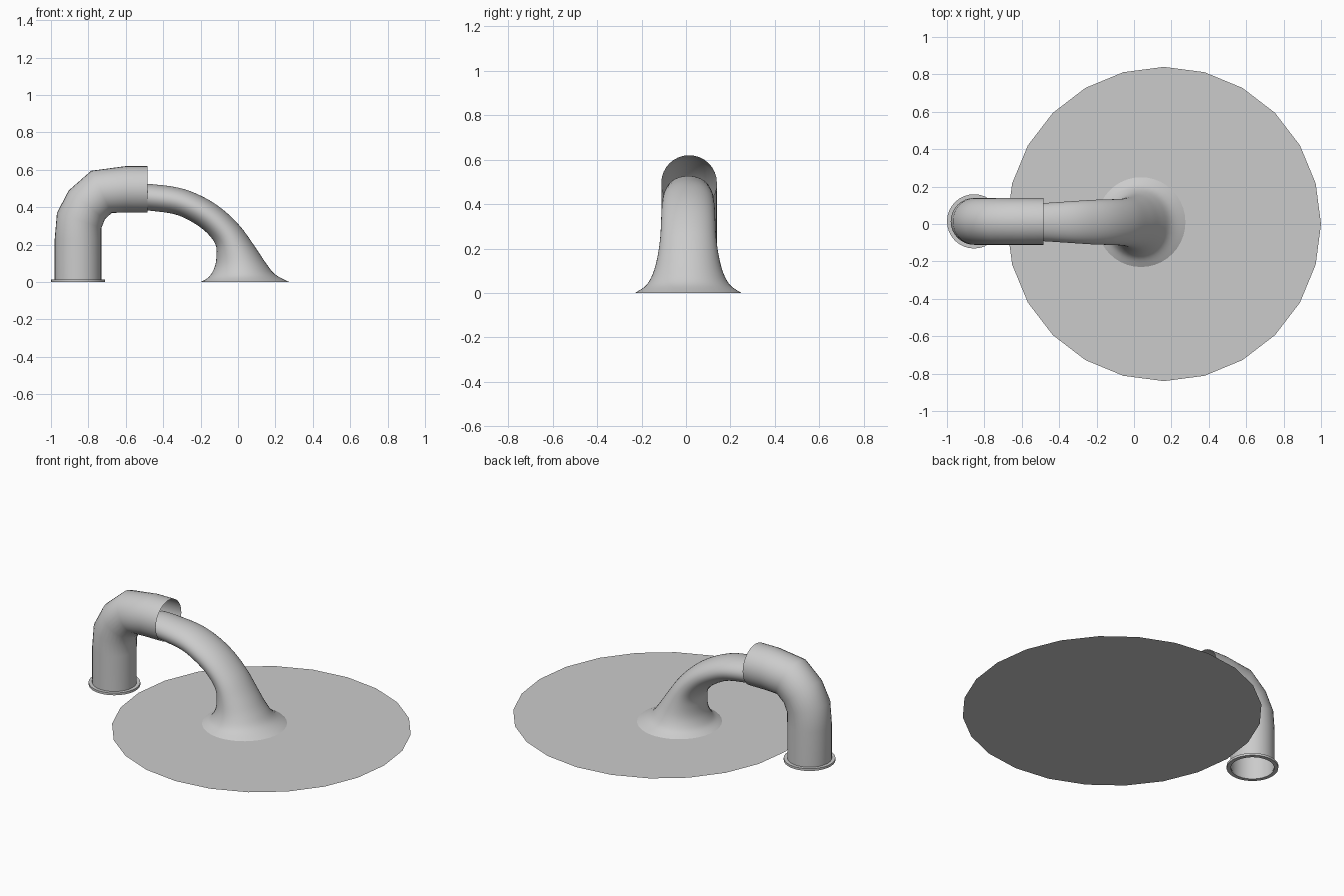
import bpy, bmesh, math
from mathutils import Vector

if "Cube" in bpy.data.objects:
    bpy.data.objects.remove(bpy.data.objects["Cube"])

CY = 0.01


def finish(name, bm, smooth=True):
    bmesh.ops.recalc_face_normals(bm, faces=bm.faces)
    me = bpy.data.meshes.new(name)
    bm.to_mesh(me)
    bm.free()
    ob = bpy.data.objects.new(name, me)
    bpy.context.collection.objects.link(ob)
    if smooth:
        bpy.ops.object.select_all(action='DESELECT')
        ob.select_set(True)
        bpy.context.view_layer.objects.active = ob
        bpy.ops.object.shade_smooth_by_angle(angle=math.radians(42))
    return ob


def loft(name, sections, cy, sides=32, closed=False):
    """Skin elliptical rings given as (inner x, inner z, outer x, outer z, half width)."""
    bm = bmesh.new()
    rings = []
    for ix, iz, ox, oz, w in sections:
        a, b = Vector((ix, cy, iz)), Vector((ox, cy, oz))
        mid, half = (a + b) / 2, (b - a) / 2
        rings.append([bm.verts.new(mid + half * math.cos(t) + Vector((0, w * math.sin(t), 0)))
                      for t in (2 * math.pi * i / sides for i in range(sides))])
    pairs = list(zip(rings, rings[1:]))
    if closed:
        pairs.append((rings[-1], rings[0]))
    for r, s in pairs:
        for i in range(sides):
            j = (i + 1) % sides
            bm.faces.new((r[i], r[j], s[j], s[i]))
    return finish(name, bm)


def refine(keys, steps=5):
    """Catmull-Rom interpolation between key sections."""
    out = []
    for k in range(len(keys) - 1):
        p0, p1, p2, p3 = (keys[max(0, min(len(keys) - 1, k + d))] for d in (-1, 0, 1, 2))
        for s in range(steps):
            t = s / steps
            out.append([0.5 * (2 * b + (c - a) * t + (2 * a - 5 * b + 4 * c - d) * t * t
                               + (3 * b - a - 3 * c + d) * t ** 3)
                        for a, b, c, d in zip(p0, p1, p2, p3)])
    return out + [list(keys[-1])]


# Flat water disc, 24 sides
bm = bmesh.new()
bmesh.ops.create_circle(bm, cap_ends=True, segments=24, radius=0.84)
bmesh.ops.translate(bm, verts=bm.verts, vec=(0.16, 0, 0))
disc = finish("water_disc", bm, smooth=False)
if disc.data.polygons[0].normal.z < 0:
    disc.data.flip_normals()

# Elbow pipe, open at both ends
loft("elbow_pipe", [
    (-0.73, 0.00, -0.98, 0.00, 0.125),
    (-0.73, 0.23, -0.98, 0.23, 0.125),
    (-0.73, 0.29, -0.968, 0.37, 0.125),
    (-0.712, 0.335, -0.905, 0.49, 0.125),
    (-0.675, 0.37, -0.785, 0.595, 0.125),
    (-0.60, 0.372, -0.60, 0.62, 0.125),
    (-0.485, 0.372, -0.485, 0.62, 0.125),
], 0.014)

# Flange ring at the pipe foot
loft("pipe_flange", [(-0.855 + r, z, -0.855 - r, z, r) for r, z in
                     ((0.122, 0), (0.145, 0), (0.145, 0.014), (0.122, 0.014))],
     0.014, closed=True)

# Curved water stream with a flared foot, running into the pipe mouth
loft("water_stream", refine([
    (-0.20, 0.00, 0.275, 0.00, 0.24),
    (-0.155, 0.028, 0.20, 0.04, 0.19),
    (-0.125, 0.08, 0.15, 0.10, 0.158),
    (-0.115, 0.14, 0.09, 0.19, 0.138),
    (-0.12, 0.20, 0.01, 0.30, 0.126),
    (-0.165, 0.262, -0.09, 0.395, 0.122),
    (-0.24, 0.318, -0.20, 0.462, 0.119),
    (-0.34, 0.363, -0.32, 0.505, 0.112),
    (-0.485, 0.383, -0.48, 0.525, 0.102),
    (-0.56, 0.388, -0.56, 0.526, 0.10),
]), CY, sides=40)
